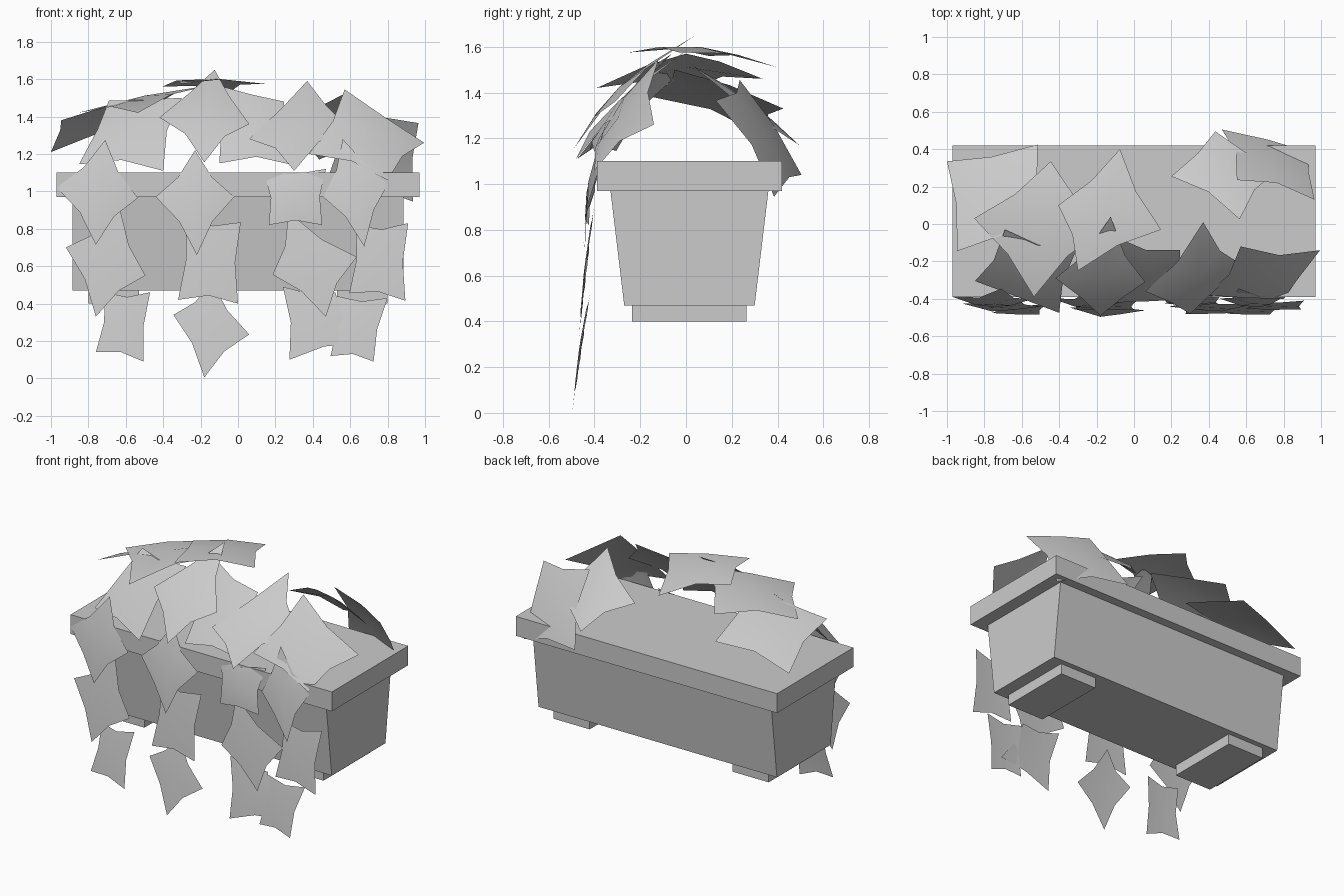
import bpy
from mathutils import Vector

CY = 0.015  # centre line of the box in y


def mesh_object(name, verts, faces, smooth=False):
    me = bpy.data.meshes.new(name)
    me.from_pydata(verts, [], faces)
    me.polygons.foreach_set("use_smooth", [smooth] * len(faces))
    ob = bpy.data.objects.new(name, me)
    bpy.context.collection.objects.link(ob)
    return ob


def block(name, x, half_x, z0, z1, bottom_y, top_y):
    """Box whose depth may taper from bottom to top."""
    v = [(x + sx * half_x, CY + sy * hy, z)
         for z, hy in ((z0, bottom_y), (z1, top_y))
         for sx, sy in ((-1, -1), (1, -1), (1, 1), (-1, 1))]
    f = [(3, 2, 1, 0), (4, 5, 6, 7)]
    f += [(i, (i + 1) % 4, (i + 1) % 4 + 4, i + 4) for i in range(4)]
    return mesh_object(name, v, f)


def leaf(name, corners, bulge, pinch=0.15):
    """Bent four-pointed leaf: 3x3 grid with pinched edges and raised centre."""
    c = [Vector(p) for p in corners]
    mid = sum(c, Vector()) / 4
    n = (c[2] - c[0]).cross(c[3] - c[1]).normalized()
    if n.dot(mid - Vector((mid.x * 0.7, 0.05, 0.7 if mid.z > 1.1 else mid.z))) < 0:
        c.reverse()
        n = -n
    edges = [((c[i] + c[(i + 1) % 4]) / 2).lerp(mid, pinch) + n * bulge * 0.6
             for i in range(4)]
    verts = c + edges + [mid + n * bulge]
    faces = [(i, 4 + i, 8, 4 + (i - 1) % 4) for i in range(4)]
    return mesh_object(name, verts, faces, True)


# Planter box
block("planter_body", 0, 0.885, 0.47, 0.97, 0.285, 0.345)
block("planter_rim", 0, 0.97, 0.97, 1.10, 0.405, 0.405)
for side, label in ((-1, "left"), (1, "right")):
    block("foot_" + label, side * 0.665, 0.135, 0.40, 0.47, 0.25, 0.25)

# Hanging leaves: (x, z) corners; depth follows the height of each tier
tiers = {
    "lower": (-0.497, 0.15, 0.012, [
        [(-.76, .14), (-.505, .09), (-.47, .46), (-.71, .46)],
        [(-.345, .34), (-.18, .005), (.06, .235), (-.14, .52)],
        [(.275, .10), (.66, .19), (.52, .46), (.24, .49)],
        [(.495, .12), (.725, .09), (.80, .43), (.53, .44)]]),
    "middle": (-0.505, 0.115, 0.012, [
        [(-.92, .70), (-.76, .33), (-.495, .55), (-.63, .90)],
        [(-.32, .42), (0, .40), (.015, .835), (-.28, .86)],
        [(.185, .555), (.47, .33), (.635, .65), (.27, .89)],
        [(.595, .455), (.895, .415), (.91, .83), (.63, .82)]]),
    "upper": (-0.565, 0.172, 0.035, [
        [(-.97, 1.02), (-.76, .715), (-.535, .965), (-.71, 1.275)],
        [(-.44, .97), (-.22, .66), (-.02, .97), (-.23, 1.22)],
        [(.165, .82), (.45, .82), (.47, 1.12), (.14, 1.10)],
        [(.455, .97), (.675, .705), (.815, 1.06), (.56, 1.28)]]),
}
for tier, (y0, slope, bulge, leaves) in tiers.items():
    for i, pts in enumerate(leaves):
        leaf(f"hanging_leaf_{tier}_{i + 1}",
             [(x, y0 + slope * z, z) for x, z in pts], bulge)

# Leaves of the domed crown
crown = [
    [(-1.0, .335, 1.21), (-.945, -.145, 1.38), (-.45, -.05, 1.50), (-.515, .425, 1.33)],
    [(-.855, .03, 1.42), (-.535, -.39, 1.42), (-.13, 0, 1.57), (-.445, .335, 1.46)],
    [(-.405, .10, 1.56), (-.30, -.25, 1.575), (.145, -.03, 1.575), (-.075, .40, 1.51)],
    [(-.85, -.305, 1.145), (-.40, -.475, 1.11), (-.30, -.12, 1.50), (-.69, -.03, 1.485)],
    [(-.42, -.29, 1.395), (-.18, -.49, 1.155), (.06, -.31, 1.36), (-.125, .04, 1.65)],
    [(-.10, -.42, 1.15), (.30, -.40, 1.14), (.245, -.14, 1.48), (-.12, -.06, 1.57)],
    [(.06, -.36, 1.28), (.30, -.48, 1.11), (.58, -.22, 1.35), (.37, .01, 1.59)],
    [(.38, -.38, 1.20), (.80, -.40, 1.06), (.995, -.14, 1.26), (.57, -.12, 1.545)],
    [(.20, .255, 1.33), (.435, .495, 1.17), (.76, .28, 1.24), (.565, .025, 1.52)],
    [(.55, .235, 1.455), (.47, .505, 1.04), (.935, .385, .945), (.965, .13, 1.365)],
]
for i, pts in enumerate(crown):
    leaf(f"crown_leaf_{i + 1}", pts, 0.045, 0.12)
